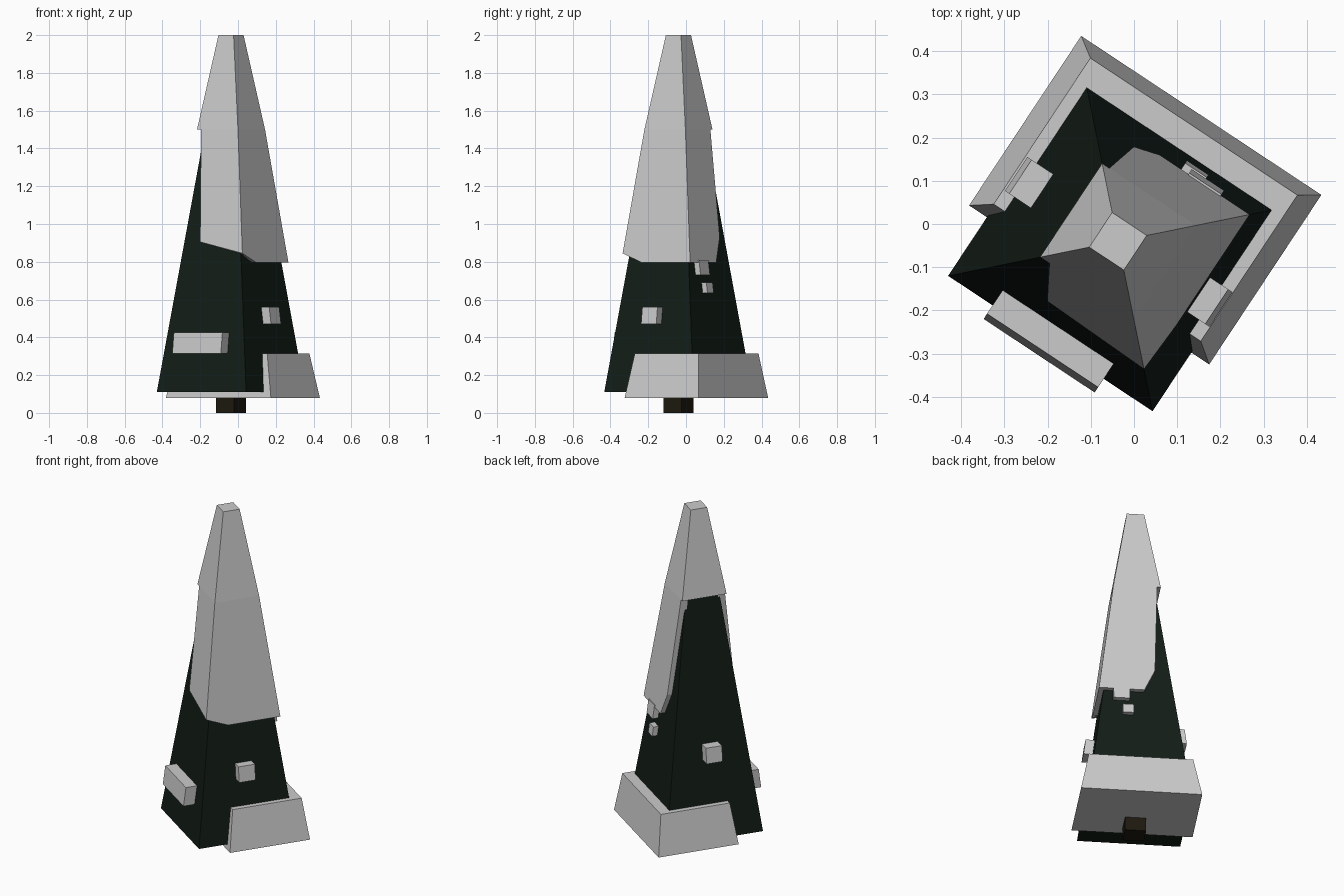
import bpy, bmesh, math
from mathutils import Matrix

if "Cube" in bpy.data.objects:
    bpy.data.objects.remove(bpy.data.objects["Cube"])

# Whole tree is square in plan, turned and set slightly off centre
PLACE = Matrix.Translation((-0.037, -0.04, 0)) @ Matrix.Rotation(math.radians(-33.5), 4, 'Z')


def paint(name, rgb):
    m = bpy.data.materials.new(name)
    m.diffuse_color = (*rgb, 1)
    m.use_nodes = True
    m.node_tree.nodes["Principled BSDF"].inputs["Base Color"].default_value = m.diffuse_color
    return m


def foliage_half(z):
    return 0.2835 - 0.1327 * (z - 0.11)


def snow_half(z):
    return 0.13 + 0.1271 * (1.5 - z)


def loft(name, ring_a, ring_b, mat=None):
    """Solid between two matching rings of points."""
    bm = bmesh.new()
    a = [bm.verts.new(p) for p in ring_a]
    b = [bm.verts.new(p) for p in ring_b]
    bm.faces.new(a)
    bm.faces.new(b)
    n = len(a)
    for i in range(n):
        j = (i + 1) % n
        bm.faces.new((a[i], a[j], b[j], b[i]))
    bmesh.ops.recalc_face_normals(bm, faces=bm.faces)
    me = bpy.data.meshes.new(name)
    bm.to_mesh(me)
    bm.free()
    ob = bpy.data.objects.new(name, me)
    ob.matrix_world = PLACE
    if mat:
        me.materials.append(mat)
    bpy.context.collection.objects.link(ob)


def rect(x0, x1, y0, y1, z):
    return [(x0, y0, z), (x1, y0, z), (x1, y1, z), (x0, y1, z)]


def square(h, z):
    return rect(-h, h, -h, h, z)


def slab(name, side, outline, thick=None):
    """Sloped slab on one side of the tree; outline is (along, z).
    Without a thickness it follows the snow shell, mitred at the corners."""
    turn = Matrix.Rotation(side * math.pi / 2, 3, 'Z')
    inner, outer = [], []
    for t, z in outline:
        hi = foliage_half(z) - 0.012
        ho = foliage_half(z) + thick if thick else snow_half(z)
        ti = t * hi / ho if abs(t) > ho - 0.003 else t
        inner.append(turn @ Matrix.Translation((ti, -hi, z)).to_translation())
        outer.append(turn @ Matrix.Translation((t, -ho, z)).to_translation())
    loft(name, inner, outer)


def patch(name, side, t0, t1, z0, z1, thick):
    slab(name, side, [(t0, z0), (t1, z0), (t1, z1), (t0, z1)], thick)


# Trunk and foliage
loft("trunk", square(0.058, 0), square(0.058, 0.2), paint("bark", (0.013, 0.010, 0.005)))
loft("foliage", square(foliage_half(0.11), 0.11), square(foliage_half(1.95), 1.95),
     paint("needles", (0.006, 0.012, 0.008)))

# Snow on the tip
loft("snow_cap", square(0.13, 1.5), square(0.048, 2.0))

# Snow sheets hanging from the cap: front, right and back sides
k = snow_half
slab("snow_sheet_front", 0, [(-0.104, 1.5), (k(1.5), 1.5), (k(0.845), 0.845), (-0.06, 0.905)])
slab("snow_sheet_right", 1, [(-k(1.5), 1.5), (k(1.5), 1.5), (k(0.795), 0.795),
                             (-0.087, 0.795), (-k(0.845), 0.845)])
slab("snow_sheet_back", 2, [(-k(1.5), 1.5), (0.11, 1.5), (0.09, 0.93),
                            (0.03, 0.795), (-k(0.795), 0.795)])

# Loose snow patches
patch("snow_patch_front", 0, -0.16, 0.148, 0.315, 0.425, 0.065)
patch("snow_patch_right", 1, -0.048, 0.048, 0.47, 0.56, 0.05)
patch("snow_patch_left", 3, -0.047, 0.047, 0.57, 0.66, 0.06)
patch("snow_drip_upper", 2, -0.14, -0.05, 0.73, 0.81, 0.032)
patch("snow_drip_lower", 2, -0.09, -0.03, 0.635, 0.69, 0.03)

# Snow drift round the foot
loft("snow_drift", rect(-0.333, 0.333, -0.121, 0.349, 0.08),
     rect(-0.287, 0.287, -0.087, 0.318, 0.315))
